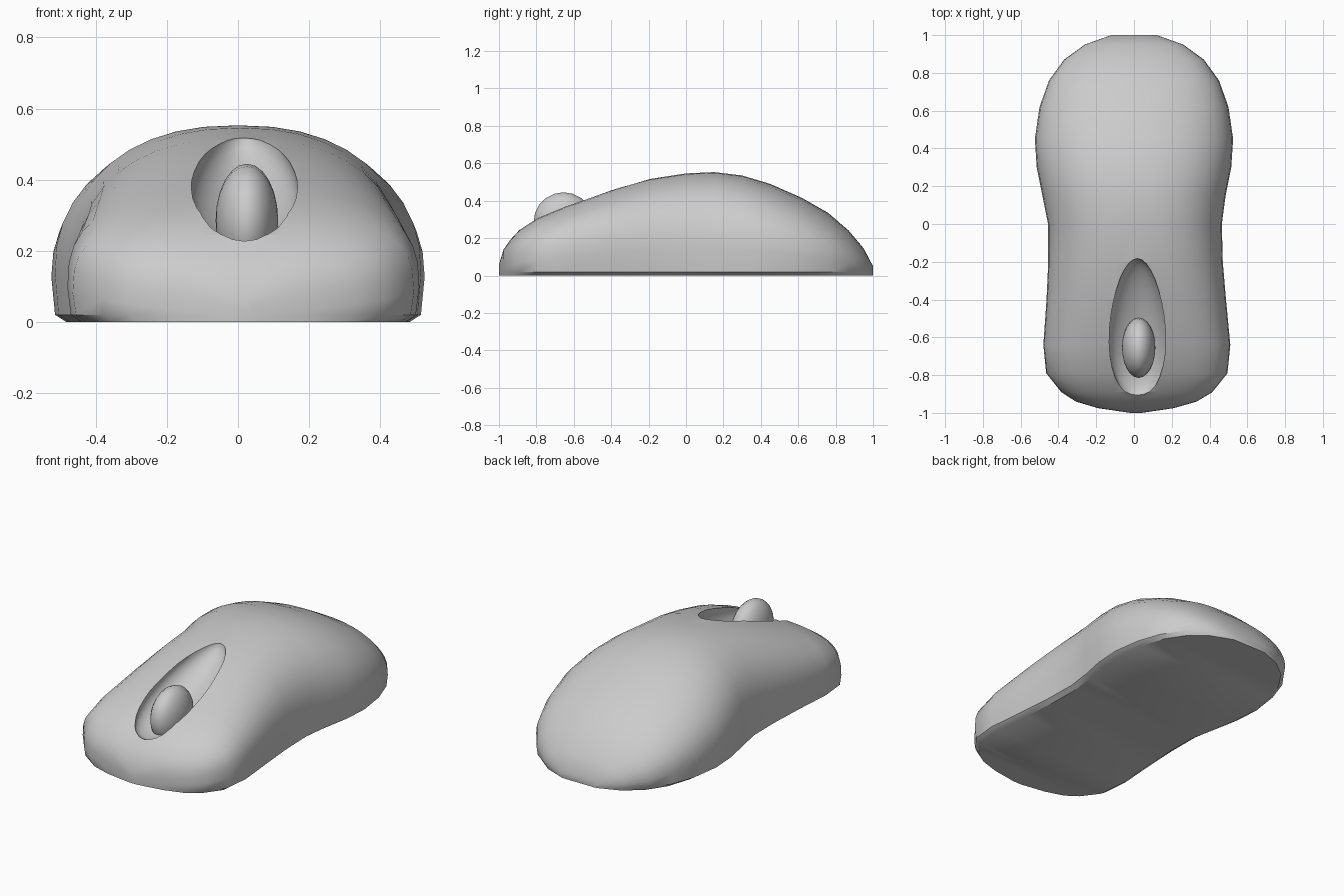
import bpy, bmesh, math
from mathutils import Matrix

if "Cube" in bpy.data.objects:
    bpy.data.objects.remove(bpy.data.objects["Cube"])

grey = bpy.data.materials.new("matte_grey")
grey.diffuse_color = (0.6, 0.6, 0.6, 1)
grey.use_nodes = True
grey.node_tree.nodes["Principled BSDF"].inputs["Base Color"].default_value = grey.diffuse_color


def make_object(name, bm):
    bmesh.ops.recalc_face_normals(bm, faces=bm.faces[:])
    mesh = bpy.data.meshes.new(name)
    bm.to_mesh(mesh)
    bm.free()
    mesh.materials.append(grey)
    obj = bpy.data.objects.new(name, mesh)
    bpy.context.collection.objects.link(obj)
    return obj


def smooth(obj, angle):
    bpy.ops.object.select_all(action='DESELECT')
    obj.select_set(True)
    bpy.context.view_layer.objects.active = obj
    bpy.ops.object.shade_smooth_by_angle(angle=math.radians(angle))


# Body stations along the length: y, half width, height, squareness, x offset
stations = [
    (-1.0, .03, .06, 3, .01), (-.975, .2, .14, 3, .01), (-.94, .32, .19, 3, .012),
    (-.89, .40, .245, 3, .015), (-.79, .48, .31, 2.9, .015), (-.64, .495, .375, 2.7, .015),
    (-.4, .475, .46, 2.5, .012), (-.2, .462, .515, 2.4, .008), (0, .46, .546, 2.3, .005),
    (.15, .485, .553, 2.3, 0), (.3, .515, .535, 2.25, 0), (.45, .525, .49, 2.25, 0),
    (.62, .5, .415, 2.25, 0), (.76, .45, .335, 2.25, 0), (.87, .37, .24, 2.25, 0),
    (.95, .26, .145, 2.25, 0), (1.0, .12, .05, 2.25, 0)]
ARC = 20


def section(bm, y, w, h, p, cx):
    """Domed section: superellipse top over a chamfered flat base."""
    zc, lip = .26 * h, min(.02, .2 * h)
    pts = [(.92 * w, 0), (.98 * w, lip)]
    for i in range(ARC + 1):
        a = math.pi * i / ARC
        c, s = math.cos(a), max(math.sin(a), 0)
        pts.append((math.copysign(abs(c) ** (2 / p), c) * w, zc + s ** (2 / p) * (h - zc)))
    pts += [(-.98 * w, lip), (-.92 * w, 0)]
    return [bm.verts.new((x + cx, y, z)) for x, z in pts]


bm = bmesh.new()
rings = [section(bm, *s) for s in stations]
for a, b in zip(rings, rings[1:]):
    for i in range(len(a)):
        j = (i + 1) % len(a)
        bm.faces.new((a[i], a[j], b[j], b[i]))
bm.faces.new(rings[0])
bm.faces.new(rings[-1])
body = make_object("mouse_body", bm)

# Wheel recess: tilted ellipsoid, narrowing toward the back
bm = bmesh.new()
bmesh.ops.create_uvsphere(bm, u_segments=32, v_segments=16, radius=1)
for v in bm.verts:
    v.co.x *= 1 - .18 * v.co.y
bm.transform(Matrix.Translation((.018, -.55, .385)) @ Matrix.Rotation(math.radians(21.7), 4, 'X')
             @ Matrix.Diagonal((.15, .395, .1, 1)))
cutter = make_object("recess_cutter", bm)
cutter.hide_render = True
cutter.hide_viewport = False
smooth(cutter, 60)
smooth(body, 35)
cut = body.modifiers.new("recess", 'BOOLEAN')
cut.operation = 'DIFFERENCE'
cut.solver = 'EXACT'
cut.object = cutter
bpy.context.view_layer.objects.active = body
bpy.ops.object.modifier_apply(modifier=cut.name)
bpy.data.objects.remove(cutter)
smooth(body, 35)

# Scroll wheel: rounded disc sitting in the recess
bm = bmesh.new()
bmesh.ops.create_uvsphere(bm, u_segments=20, v_segments=12, radius=1)
bm.transform(Matrix.Translation((.025, -.655, .285)) @ Matrix.Rotation(math.pi / 2, 4, 'Y')
             @ Matrix.Diagonal((.16, .16, .088, 1)))
wheel = make_object("scroll_wheel", bm)
smooth(wheel, 60)
